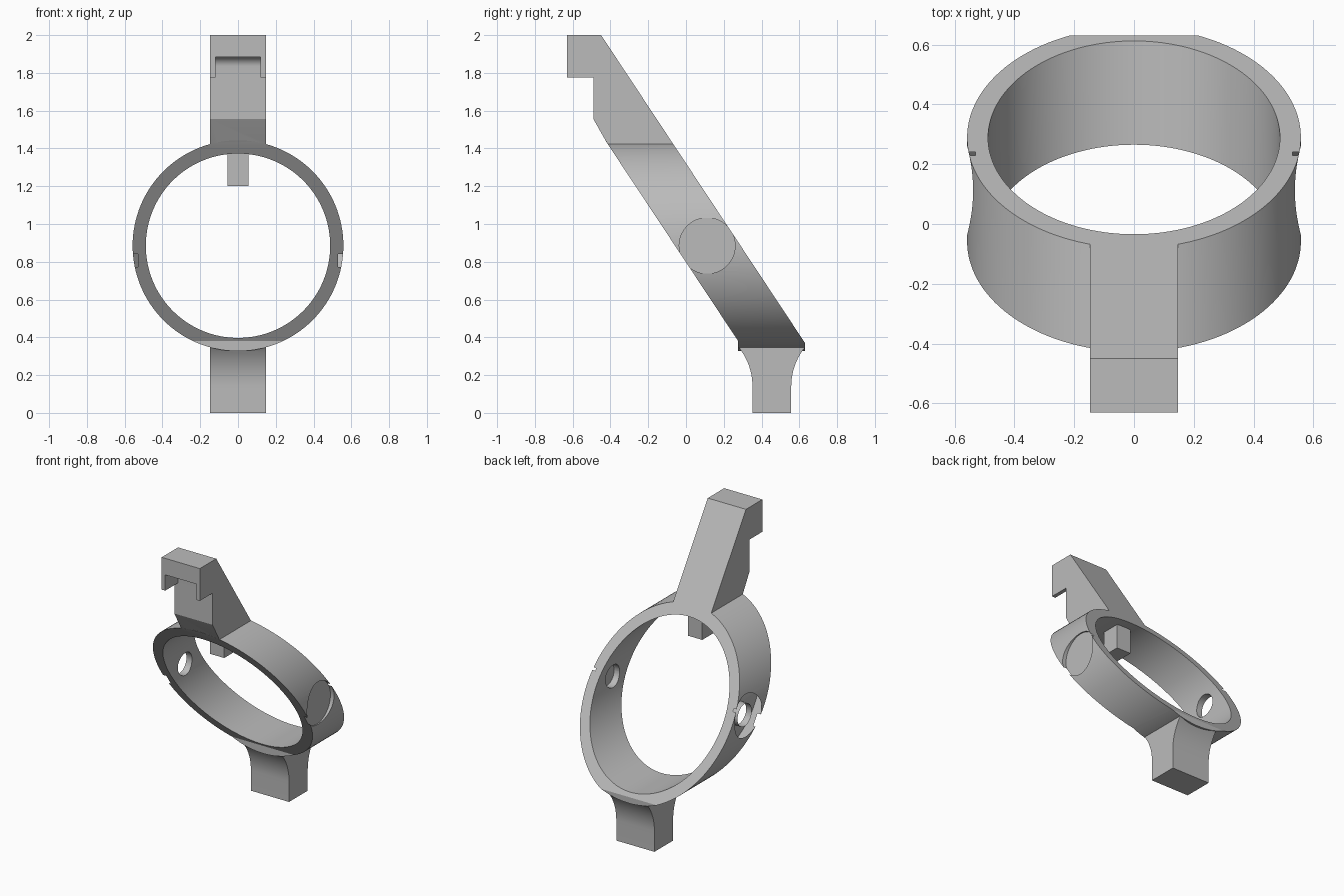
import bpy
import bmesh
import math
from mathutils import Matrix, Vector

if "Cube" in bpy.data.objects:
    bpy.data.objects.remove(bpy.data.objects["Cube"], do_unlink=True)

CENTER_Z = 0.885
OUTER_R, INNER_R = 0.558, 0.488
ARM_HALF = 0.147
SLOPE = 1.51
PIVOT_Y = 0.112

grey = bpy.data.materials.new("plain grey")
grey.use_nodes = True
grey.diffuse_color = (0.5, 0.5, 0.5, 1)
grey.node_tree.nodes["Principled BSDF"].inputs["Base Color"].default_value = (0.5, 0.5, 0.5, 1)


def back(z):
    return 0.63 - (z - 0.37) / SLOPE


def front(z):
    return back(z) - 0.347


def make_object(name, bm):
    bmesh.ops.recalc_face_normals(bm, faces=bm.faces)
    mesh = bpy.data.meshes.new(name)
    bm.to_mesh(mesh)
    bm.free()
    mesh.materials.append(grey)
    obj = bpy.data.objects.new(name, mesh)
    bpy.context.collection.objects.link(obj)
    return obj


def side_prism(name, points, half_width):
    """Extrude a side outline of (y, z) points across x."""
    bm = bmesh.new()
    face = bm.faces.new([bm.verts.new((-half_width, y, z)) for y, z in points])
    grown = bmesh.ops.extrude_face_region(bm, geom=[face])["geom"]
    verts = [v for v in grown if isinstance(v, bmesh.types.BMVert)]
    bmesh.ops.translate(bm, verts=verts, vec=(2 * half_width, 0, 0))
    return make_object(name, bm)


def cylinder(name, radius, depth, axis, location, segments=64):
    bm = bmesh.new()
    turn = Vector((0, 0, 1)).rotation_difference(Vector(axis)).to_matrix().to_4x4()
    bmesh.ops.create_cone(bm, cap_ends=True, segments=segments, radius1=radius,
                          radius2=radius, depth=depth,
                          matrix=Matrix.Translation(location) @ turn)
    return make_object(name, bm)


def combine(target, other, operation):
    mod = target.modifiers.new(operation.lower(), "BOOLEAN")
    mod.operation = operation
    mod.solver = "EXACT"
    mod.object = other
    bpy.context.view_layer.objects.active = target
    bpy.ops.object.modifier_apply(modifier=mod.name)
    bpy.data.objects.remove(other, do_unlink=True)


def arc(cy, cz, radius, start, end, steps=10):
    angles = [math.radians(start + (end - start) * i / steps) for i in range(steps + 1)]
    return [(cy + radius * math.cos(a), cz + radius * math.sin(a)) for a in angles]


# Ring: a cylinder along y trimmed to a slanted slab
ring = cylinder("slanted_ring", OUTER_R, 3, (0, 1, 0), (0, 0, CENTER_Z), 128)
slab = side_prism("slab", [(front(0.38), 0.2), (0.63, 0.2), (0.63, 0.37),
                           (back(1.6), 1.6), (front(1.6), 1.6), (front(0.38), 0.38)], 0.8)
combine(ring, slab, "INTERSECT")

# Foot with flared sides
foot_top = front(0.38)
flare = math.radians(38.6)
foot_points = [(0.352, 0), (0.557, 0)]
foot_points += arc(0.557 + 0.33, 0.14, 0.33, 180, 180 - math.degrees(flare))
foot_points += [(0.63, 0.345), (0.63, 0.37), (back(0.42), 0.42),
                (front(0.42), 0.42), (foot_top, 0.38), (foot_top, 0.345)]
foot_points += arc(0.352 - 0.33, 0.14, 0.33, math.degrees(flare), 0)
combine(ring, side_prism("foot", foot_points, ARM_HALF), "UNION")

# Arm continuing the slant up to the hook
arm = side_prism("hook_arm", [(back(1.32), 1.32), (back(2), 2), (-0.63, 2), (-0.63, 1.775),
                              (-0.49, 1.775), (-0.49, 1.555), (front(1.43), 1.43),
                              (front(1.32), 1.32)], ARM_HALF)
notch = side_prism("notch", [(-0.7, 1.7), (-0.49, 1.7)]
                   + arc(-0.54, 1.835, 0.05, 0, 90) + [(-0.7, 1.885)], 0.12)
combine(arm, notch, "DIFFERENCE")
combine(ring, arm, "UNION")

# Main bore
combine(ring, cylinder("bore", INNER_R, 3, (0, 1, 0), (0, 0, CENTER_Z), 128), "DIFFERENCE")

# Pivot holes with flat recessed seats on both sides
combine(ring, cylinder("pivot_hole", 0.078, 2, (1, 0, 0), (0, PIVOT_Y, CENTER_Z), 48),
        "DIFFERENCE")
for side in (-1, 1):
    seat = cylinder("seat", 0.148, 0.2, (1, 0, 0), (side * 0.63, PIVOT_Y, CENTER_Z))
    combine(ring, seat, "DIFFERENCE")

# Small peg hanging inside the ring top
peg = side_prism("inner_peg", [(-0.23, 1.2), (-0.1, 1.2), (-0.1, 1.4), (-0.23, 1.4)], 0.055)
combine(ring, peg, "UNION")

# Smooth curved walls, keep edges sharp
bpy.ops.object.select_all(action="DESELECT")
ring.select_set(True)
bpy.context.view_layer.objects.active = ring
bpy.ops.object.shade_smooth_by_angle(angle=math.radians(25))
